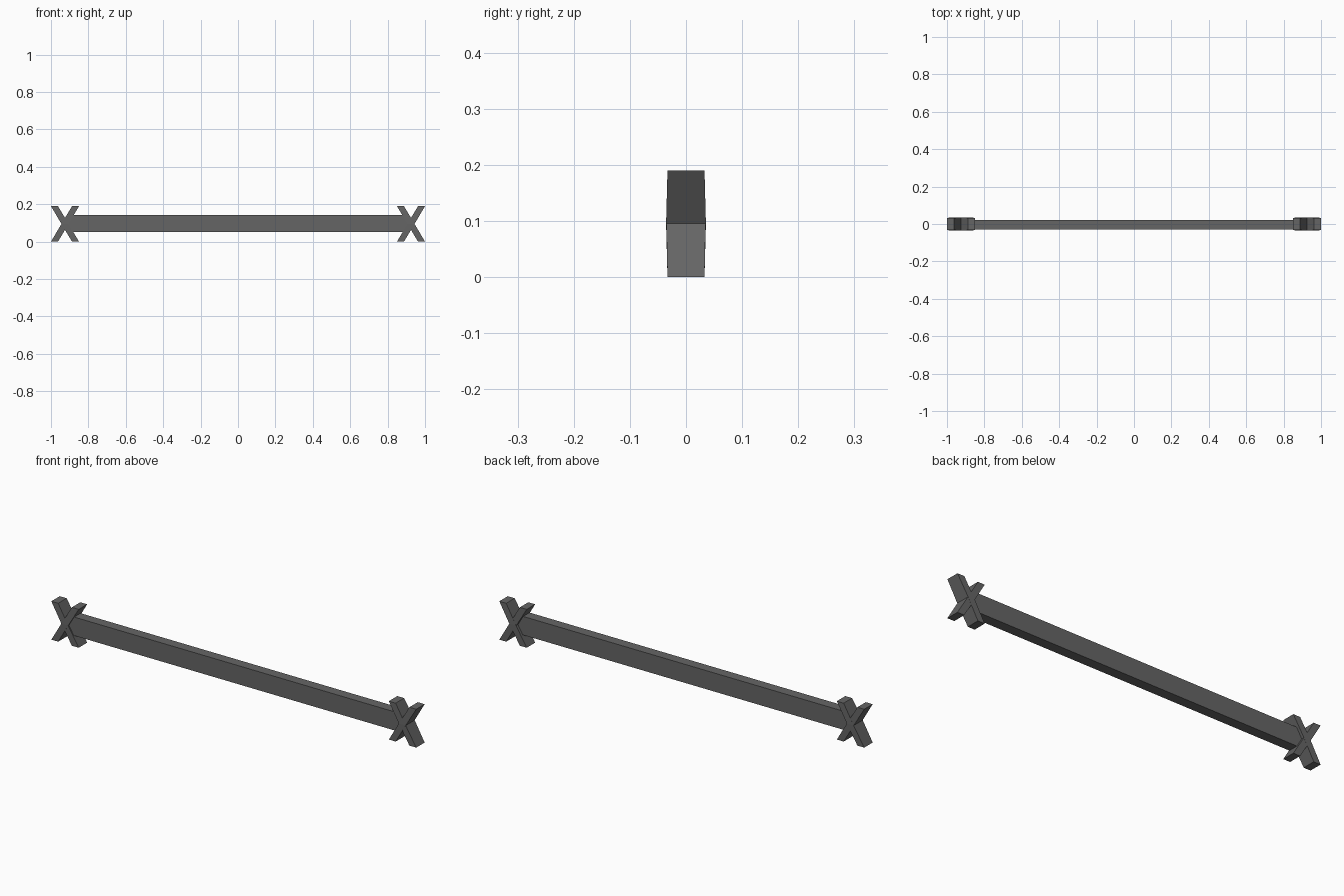
import bpy, bmesh

if "Cube" in bpy.data.objects:
    bpy.data.objects.remove(bpy.data.objects["Cube"])

mat = bpy.data.materials.new("dark grey")
mat.diffuse_color = (0.13, 0.13, 0.13, 1)
mat.use_nodes = True
mat.node_tree.nodes["Principled BSDF"].inputs["Base Color"].default_value = mat.diffuse_color

H, MID = 0.19, 0.095      # cross height and centre
HALF_X, ARM_W = 0.075, 0.0375


def make_object(name, bm):
    bmesh.ops.recalc_face_normals(bm, faces=bm.faces[:])
    me = bpy.data.meshes.new(name)
    bm.to_mesh(me)
    bm.free()
    me.materials.append(mat)
    ob = bpy.data.objects.new(name, me)
    bpy.context.collection.objects.link(ob)
    return ob


def plank(name, cx, lean, half_y):
    # leaning plank with level ends, slightly thicker at the middle
    bm = bmesh.new()
    shift = (HALF_X - ARM_W / 2) * lean
    rings = []
    for t, hy in ((-1, 0.033), (0, half_y), (1, 0.033)):
        x, z = cx + t * shift, MID + t * H / 2
        rings.append([bm.verts.new((x + sx * ARM_W / 2, sy * hy, z))
                      for sx, sy in ((-1, -1), (1, -1), (1, 1), (-1, 1))])
    for a, b in zip(rings, rings[1:]):
        for i in range(4):
            j = (i + 1) % 4
            bm.faces.new((a[i], a[j], b[j], b[i]))
    bm.faces.new(rings[0])
    bm.faces.new(rings[-1])
    make_object(name, bm)


# crossed planks at both ends
for side, label in ((-1, "left"), (1, "right")):
    cx = side * (1 - HALF_X)
    plank(label + "_cross_plank_a", cx, 1, 0.0355)
    plank(label + "_cross_plank_b", cx, -1, 0.0350)

# long rail resting in the notches, set slightly towards the front
bm = bmesh.new()
bmesh.ops.create_cube(bm, size=1)
bmesh.ops.scale(bm, vec=(1.82, 0.05, 0.092), verts=bm.verts[:])
bmesh.ops.translate(bm, vec=(0, -0.004, 0.097), verts=bm.verts[:])
make_object("rail", bm)
